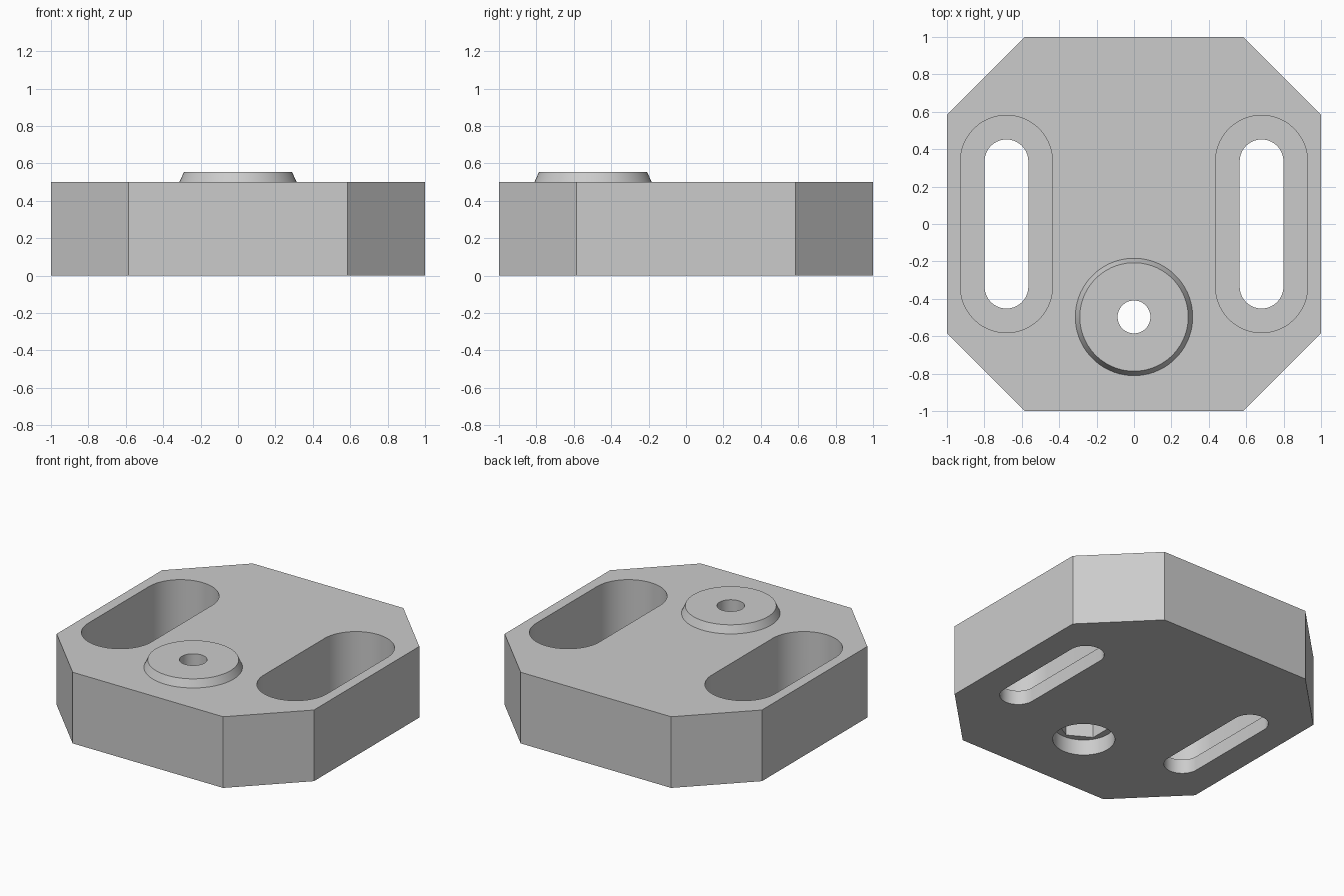
import bpy, bmesh, math

cube = bpy.data.objects.get("Cube")
if cube:
    bpy.data.objects.remove(cube, do_unlink=True)

grey = bpy.data.materials.new("plain_grey")
grey.use_nodes = True
grey.diffuse_color = (0.6, 0.6, 0.6, 1)
grey.node_tree.nodes["Principled BSDF"].inputs["Base Color"].default_value = (0.6, 0.6, 0.6, 1)


def ring(radius, cx=0, cy=0, sides=64, stretch=0, turn=0.0):
    """Regular outline; stretch pulls the +y and -y halves apart into a slot."""
    pts = []
    for i in range(sides):
        a = 2 * math.pi * (i + 0.5) / sides + turn
        y = radius * math.sin(a)
        pts.append((cx + radius * math.cos(a), cy + y + math.copysign(stretch, y)))
    return pts


def loft(name, layers):
    """Closed solid through matching outlines given as (outline, z)."""
    bm = bmesh.new()
    rows = [[bm.verts.new((x, y, z)) for x, y in pts] for pts, z in layers]
    bm.faces.new(rows[0][::-1])
    bm.faces.new(rows[-1])
    for lo, hi in zip(rows, rows[1:]):
        for i in range(len(lo)):
            j = (i + 1) % len(lo)
            bm.faces.new((lo[i], lo[j], hi[j], hi[i]))
    bmesh.ops.recalc_face_normals(bm, faces=bm.faces)
    mesh = bpy.data.meshes.new(name)
    bm.to_mesh(mesh)
    bm.free()
    mesh.materials.append(grey)
    obj = bpy.data.objects.new(name, mesh)
    bpy.context.collection.objects.link(obj)
    return obj


def combine(target, tool, operation):
    """Apply a boolean, then discard the tool."""
    tool.hide_render = True
    mod = target.modifiers.new(tool.name, 'BOOLEAN')
    mod.operation, mod.solver, mod.object = operation, 'EXACT', tool
    bpy.context.view_layer.objects.active = target
    bpy.ops.object.modifier_apply(modifier=mod.name)
    bpy.data.objects.remove(tool, do_unlink=True)


HEIGHT, BOSS_TOP, BOSS_Y = 0.5, 0.553, -0.497

# Square block with chamfered corners
c = 0.585
outline = [(1, -c), (1, c), (c, 1), (-c, 1), (-1, c), (-1, -c), (-c, -1), (c, -1)]
block = loft("mounting_block", [(outline, 0), (outline, HEIGHT)])

# Tapered round boss, sunk slightly into the block
boss_base, boss_top = ring(0.314, 0, BOSS_Y), ring(0.29, 0, BOSS_Y)
combine(block, loft("boss", [(boss_base, 0.45), (boss_base, HEIGHT), (boss_top, BOSS_TOP)]), 'UNION')

# Stepped slots: wide pocket from the top, narrow slot through the floor
for x in (-0.682, 0.682):
    wide, narrow = ring(0.246, x, 0, stretch=0.335), ring(0.117, x, 0, stretch=0.335)
    combine(block, loft("slot_pocket", [(wide, 0.1), (wide, 0.7)]), 'DIFFERENCE')
    combine(block, loft("slot_through", [(narrow, -0.1), (narrow, 0.3)]), 'DIFFERENCE')

# Bolt hole with hexagonal nut seat and round recess below
bolt, recess = ring(0.088, 0, BOSS_Y, 40), ring(0.198, 0, BOSS_Y)
nut = ring(0.175, 0, BOSS_Y, 6)
combine(block, loft("bolt_hole", [(bolt, -0.1), (bolt, 0.7)]), 'DIFFERENCE')
combine(block, loft("nut_seat", [(nut, -0.1), (nut, 0.21)]), 'DIFFERENCE')
combine(block, loft("round_recess", [(recess, -0.1), (recess, 0.11)]), 'DIFFERENCE')

# Smooth curved walls, sharp edges kept
bpy.ops.object.select_all(action='DESELECT')
block.select_set(True)
bpy.context.view_layer.objects.active = block
bpy.ops.object.shade_smooth_by_angle(angle=math.radians(30))
